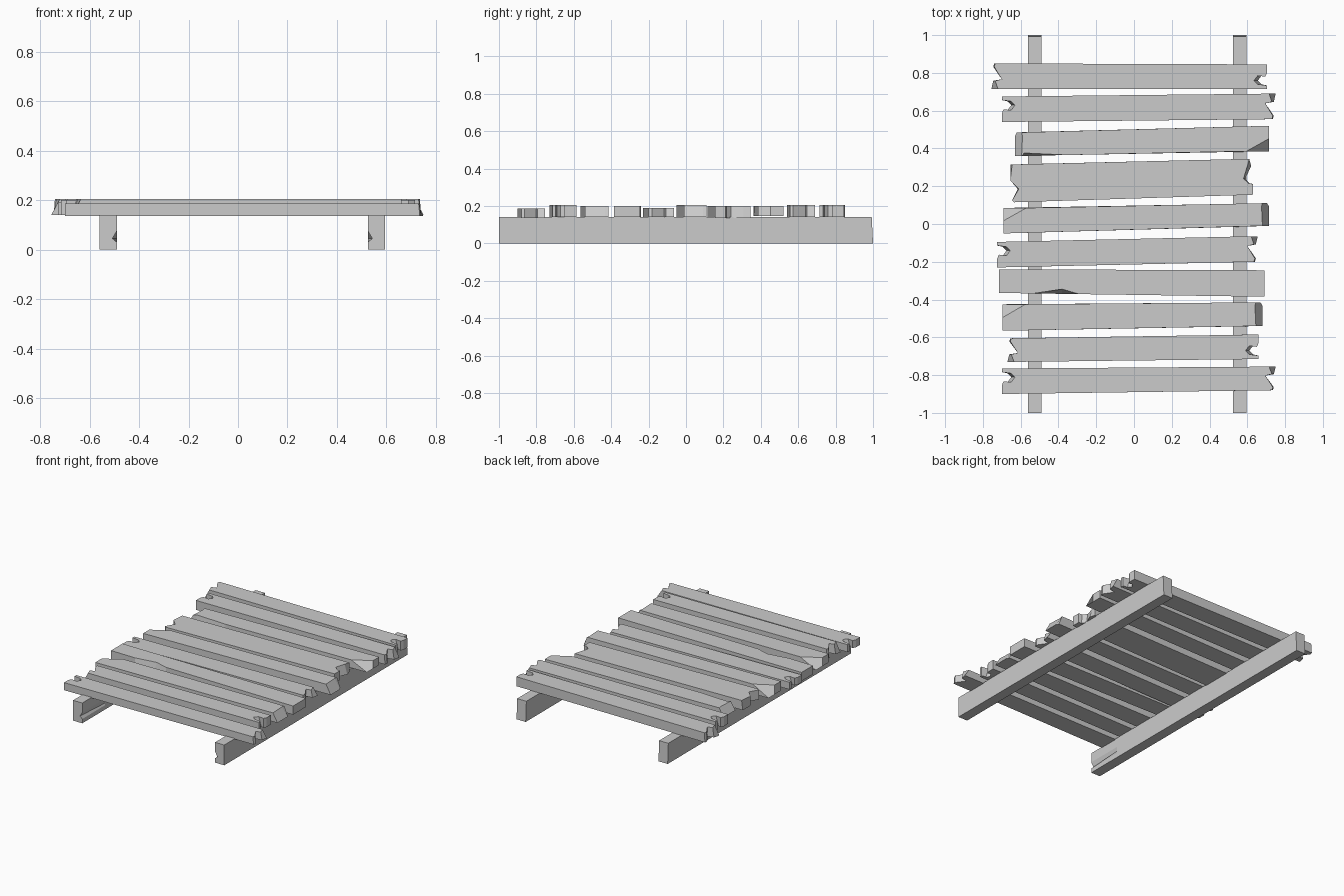
import bpy, bmesh

cube = bpy.data.objects.get("Cube")
if cube:
    bpy.data.objects.remove(cube)

wood = bpy.data.materials.new("grey_wood")
wood.use_nodes = True
GREY = (0.6, 0.6, 0.6, 1)
wood.diffuse_color = GREY
wood.node_tree.nodes["Principled BSDF"].inputs["Base Color"].default_value = GREY

# Plank end shapes: (fraction across width from back, top inset, bottom inset)
ENDS = {
    "plain": [(0, 0, 0), (1, 0, 0)],
    "bevel": [(0, .035, .01), (.15, .04, 0), (1, .035, 0)],
    "corner": [(0, 0, 0), (.5, 0, 0), (1, .12, 0)],
    "notch": [(0, 0, 0), (.14, 0, 0), (.19, .05, .03), (.34, .07, .05),
              (.54, .05, .03), (.5, .01, .01), (.66, 0, 0), (1, 0, 0)],
    "jag": [(0, .035, 0), (.32, .02, .01), (.38, .055, .055),
            (.87, .015, .01), (1, .02, .015)],
    "split": [(0, .01, 0), (.42, 0, 0), (.65, .045, .04), (.95, .01, .01), (1, .02, .02)],
    "step": [(0, .02, .02), (.2, .03, .01), (.55, .05, .04), (.68, .025, .02),
             (.7, 0, 0), (1, 0, 0)],
}


def loft(name, rings):
    """Skin equal-length point rings and cap both ends."""
    bm = bmesh.new()
    loops = [[bm.verts.new(p) for p in ring] for ring in rings]
    for a, b in zip(loops, loops[1:]):
        for i in range(len(a)):
            j = (i + 1) % len(a)
            bm.faces.new((a[i], a[j], b[j], b[i]))
    bm.faces.new(loops[0][::-1])
    bm.faces.new(loops[-1])
    bmesh.ops.recalc_face_normals(bm, faces=bm.faces)
    mesh = bpy.data.meshes.new(name)
    bm.to_mesh(mesh)
    bm.free()
    mesh.materials.append(wood)
    obj = bpy.data.objects.new(name, mesh)
    bpy.context.collection.objects.link(obj)
    return obj


def end_shape(kind, flip):
    shape = ENDS[kind]
    return [(1 - v, t, b) for v, t, b in shape[::-1]] if flip else shape


def plank(name, left, right, bottom, top, kinds, flips, chip=None):
    """left and right are (x, back y, front y)."""
    low, high = [], []
    for (x, back, front), kind, flip, inward in zip((left, right), kinds, flips, (1, -1)):
        points = end_shape(kind, flip)
        for v, t, b in points[::inward]:
            y = back + (front - back) * v
            high.append((x + inward * t, y, top))
            low.append((x + inward * b, y, bottom))
        # Splinter broken off the front top edge
        if chip and inward == 1:
            for cx, depth in chip:
                y = left[2] + (right[2] - left[2]) * (cx - left[0]) / (right[0] - left[0])
                high.append((cx, y + depth, top))
                low.append((cx, y, bottom))
    return loft(name, (low, high))


# Deck planks, back to front
PLANKS = [
    ((-.755, .85, .715), (.705, .845, .715), .14, .205, ("jag", "notch"), (1, 1), None),
    ((-.70, .675, .54), (.75, .69, .555), .14, .205, ("notch", "jag"), (0, 0), None),
    ((-.63, .485, .36), (.715, .52, .385), .145, .2, ("bevel", "corner"), (0, 0),
     [(-.58, .015), (-.35, 0)]),
    ((-.655, .315, .115), (.63, .345, .155), .135, .2, ("split", "step"), (0, 0), None),
    ((-.69, .085, -.05), (.715, .11, -.01), .14, .205, ("corner", "bevel"), (1, 0), None),
    ((-.725, -.095, -.23), (.655, -.065, -.2), .14, .19, ("notch", "jag"), (0, 0), None),
    ((-.715, -.24, -.365), (.69, -.245, -.385), .14, .2, ("plain", "plain"), (0, 0),
     [(-.53, 0), (-.38, .025), (-.29, 0)]),
    ((-.695, -.425, -.565), (.68, -.415, -.54), .14, .2, ("corner", "bevel"), (1, 0), None),
    ((-.67, -.605, -.73), (.66, -.585, -.715), .14, .205, ("jag", "notch"), (1, 1), None),
    ((-.70, -.765, -.9), (.75, -.755, -.88), .135, .187, ("notch", "jag"), (0, 0), None),
]
for i, spec in enumerate(PLANKS, 1):
    plank(f"plank_{i}", *spec)


def beam(name, outer, inner):
    """Long support with a split tapering out along its inner face."""
    side = 1 if outer > inner else -1

    def ring(y, depth, lean=0):
        section = [(outer, 0), (inner, 0), (inner, .03), (inner + side * depth, .045),
                   (inner, .075), (inner, .14), (outer, .14)]
        return [(x, y - lean * z, z) for x, z in section]

    return loft(name, (ring(-1, .018), ring(-.75, 0), ring(1, 0, .05)))


# Support beams
beam("left_beam", .595, .525)
beam("right_beam", -.56, -.49)
